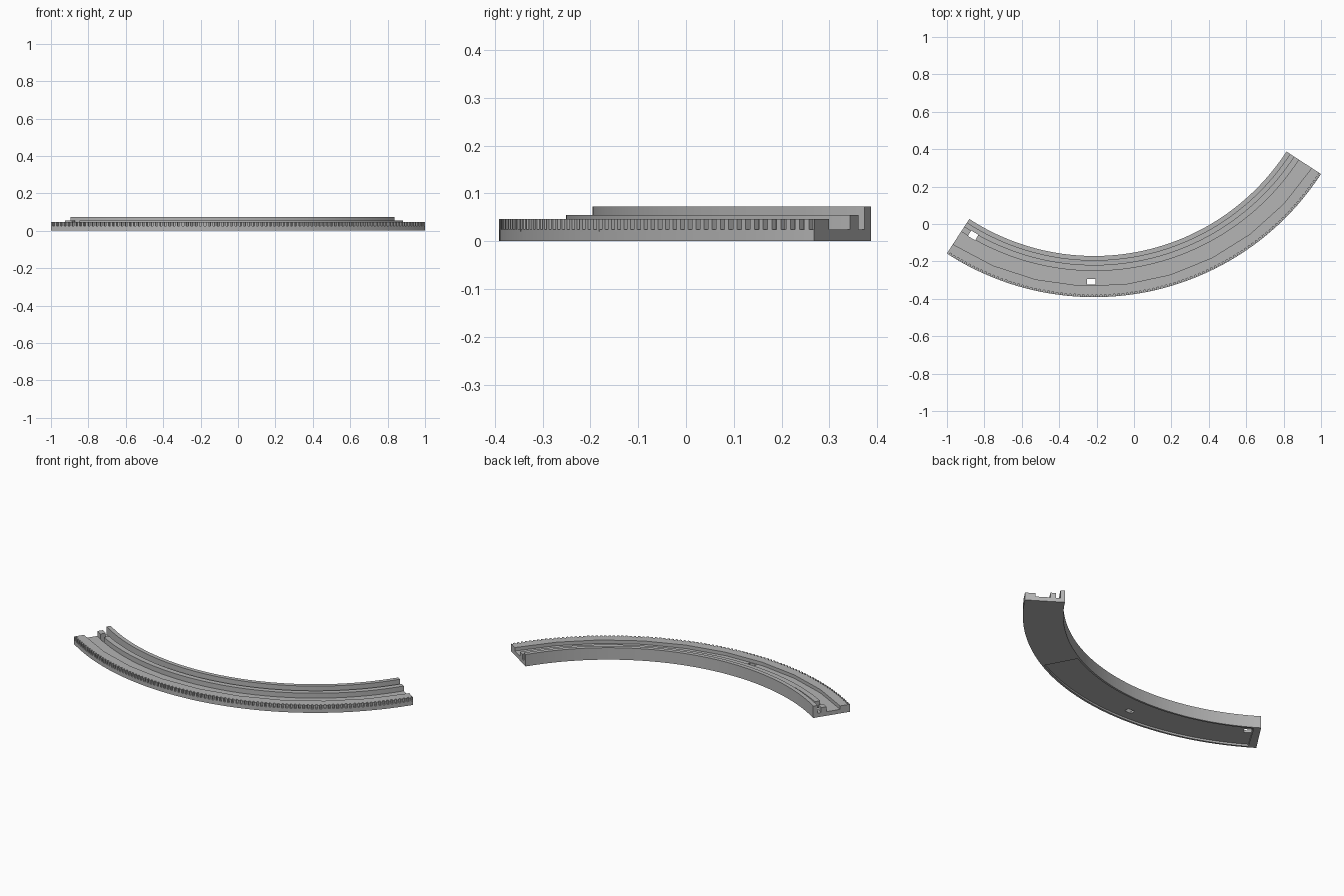
import bpy, bmesh
from math import radians, cos, sin, pi

if "Cube" in bpy.data.objects:
    bpy.data.objects.remove(bpy.data.objects["Cube"], do_unlink=True)

# Arc layout: centre, inner and outer radius, end angles
R_OUT, R_IN = 1.446, 1.226
CX, CY = -0.213, 1.055
START, END = -123.0, -33.0
FLOOR, RACK_TOP, RIDGE_TOP, WALL_TOP = 0.025, 0.046, 0.055, 0.073

grey = bpy.data.materials.new("plain grey")
grey.use_nodes = True
grey.diffuse_color = (0.46, 0.46, 0.46, 1)
grey.node_tree.nodes["Principled BSDF"].inputs["Base Color"].default_value = (0.46, 0.46, 0.46, 1)


def steps(a, b, n):
    return [a + (b - a) * i / n for i in range(n + 1)]


def sweep(name, profile, angles):
    """Sweep a closed (radius, height) section, given per angle, along the arc."""
    bm = bmesh.new()
    rings = []
    for deg in angles:
        t = radians(deg)
        rings.append([bm.verts.new((CX + r * cos(t), CY + r * sin(t), z))
                      for r, z in profile(deg)])
    count = len(rings[0])
    for a, b in zip(rings, rings[1:]):
        for i in range(count):
            j = (i + 1) % count
            bm.faces.new((a[i], a[j], b[j], b[i]))
    bm.faces.new(rings[0])
    bm.faces.new(rings[-1][::-1])
    bmesh.ops.recalc_face_normals(bm, faces=bm.faces)
    mesh = bpy.data.meshes.new(name)
    bm.to_mesh(mesh)
    bm.free()
    mesh.materials.append(grey)
    obj = bpy.data.objects.new(name, mesh)
    bpy.context.collection.objects.link(obj)
    return obj


def block(name, r0, r1, z0, z1, a0, a1, n):
    section = [(r0, z0), (r1, z0), (r1, z1), (r0, z1)]
    return sweep(name, lambda deg: section, steps(a0, a1, n))


# Track bed with inner wall and guide ridge in one section
wall, ridge_a, ridge_b = R_IN + 0.025, R_IN + 0.048, R_IN + 0.08
bed_section = [(R_IN, 0), (R_OUT, 0), (R_OUT, FLOOR), (ridge_b, FLOOR),
               (ridge_b, RIDGE_TOP), (ridge_a, RIDGE_TOP), (ridge_a, FLOOR),
               (wall, FLOOR), (wall, WALL_TOP), (R_IN, WALL_TOP)]
bed = sweep("track_bed", lambda deg: bed_section, steps(START, END, 90))

# Toothed rack: coarse inner edge, fine teeth on the outer edge
RACK_IN, FACET = R_IN + 0.161, 10.0
TEETH, DEPTH = 96, 0.012
pitch = (END - START) / TEETH
rack_angles, root_angles = [], set()
for i in range(TEETH):
    for part, is_root in ((0, False), (0.5, False), (0.56, True), (0.94, True)):
        deg = START + (i + part) * pitch
        rack_angles.append(deg)
        if is_root:
            root_angles.add(deg)
rack_angles.append(END)


def rack_section(deg):
    off = (deg - START) % FACET - FACET / 2
    inner = RACK_IN * cos(radians(FACET / 2)) / cos(radians(off))
    outer = R_OUT - (DEPTH if deg in root_angles else 0)
    return [(inner, 0.02), (outer, 0.02), (outer, RACK_TOP), (inner, RACK_TOP)]


sweep("toothed_rack", rack_section, rack_angles)

# Cutters: shallow underside pocket and two small through slots
cutters = [
    block("pocket_cutter", R_IN + 0.012, R_OUT - 0.012, -0.02, 0.012, START + 1.8, -62, 59),
    block("middle_slot_cutter", R_IN + 0.123, R_IN + 0.153, -0.05, 0.12, -91.6, -89.7, 2),
    block("end_slot_cutter", ridge_a - 0.001, ridge_b + 0.001, -0.05, 0.12, -121.1, -119.1, 2),
]
for cutter in cutters:
    cutter.hide_render = True
    cutter.hide_viewport = True
    cutter.display_type = 'WIRE'
    mod = bed.modifiers.new(cutter.name, 'BOOLEAN')
    mod.operation = 'DIFFERENCE'
    mod.solver = 'EXACT'
    mod.object = cutter
